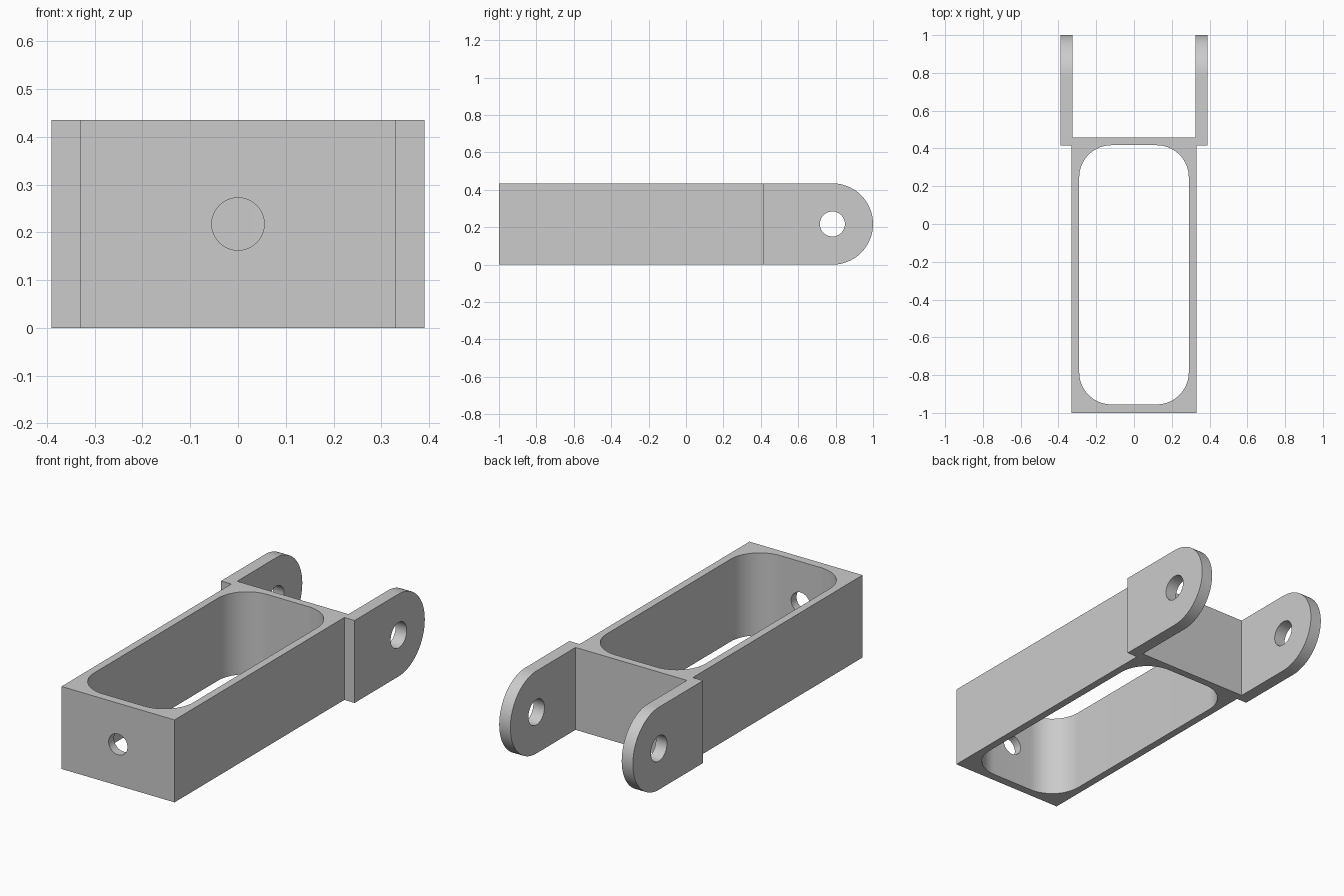
import bpy, bmesh, math
from mathutils import Matrix, Vector

if "Cube" in bpy.data.objects:
    bpy.data.objects.remove(bpy.data.objects["Cube"])

HEIGHT = 0.435
MID = HEIGHT / 2
EAR_Y = 1 - MID      # pivot centre of the rounded ear ends

grey = bpy.data.materials.new("plain grey")
grey.use_nodes = True
colour = (0.6, 0.6, 0.6, 1)
grey.diffuse_color = colour
grey.node_tree.nodes["Principled BSDF"].inputs["Base Color"].default_value = colour


def arc(cx, cy, r, start, end, steps):
    """Points along an arc, angles in degrees."""
    angles = [math.radians(start + (end - start) * i / steps) for i in range(steps + 1)]
    return [(cx + r * math.cos(a), cy + r * math.sin(a)) for a in angles]


def prism(name, profile, place, depth):
    """Extrude a closed 2D profile; place maps each profile point into 3D."""
    bm = bmesh.new()
    face = bm.faces.new([bm.verts.new(place(u, v)) for u, v in profile])
    moved = bmesh.ops.extrude_face_region(bm, geom=[face])["geom"]
    verts = [g for g in moved if isinstance(g, bmesh.types.BMVert)]
    bmesh.ops.translate(bm, verts=verts, vec=Vector(depth))
    bmesh.ops.recalc_face_normals(bm, faces=bm.faces)
    mesh = bpy.data.meshes.new(name)
    bm.to_mesh(mesh)
    bm.free()
    mesh.materials.append(grey)
    obj = bpy.data.objects.new(name, mesh)
    bpy.context.collection.objects.link(obj)
    return obj


def combine(target, tool, operation):
    """Apply a boolean and discard the tool object."""
    mod = target.modifiers.new(operation.lower(), 'BOOLEAN')
    mod.operation, mod.object, mod.solver = operation, tool, 'EXACT'
    bpy.context.view_layer.objects.active = target
    bpy.ops.object.modifier_apply(modifier=mod.name)
    bpy.data.objects.remove(tool)


# Rectangular body block
body = prism("bracket_frame", [(-0.33, -1), (0.33, -1), (0.33, 0.457), (-0.33, 0.457)],
             lambda u, v: (u, v, 0), (0, 0, HEIGHT))

# Rounded ears on both sides of the back end
ear_profile = [(0.415, 0)] + arc(EAR_Y, MID, MID, -90, 90, 48) + [(0.415, HEIGHT)]
for side, x in (("right", -0.39), ("left", 0.325)):
    ear = prism(side + "_ear", ear_profile, lambda u, v: (x, u, v), (0.065, 0, 0))
    combine(body, ear, 'UNION')

# Long opening with rounded corners, cut from top to bottom
R = 0.17
X, FRONT, BACK = 0.29 - R, -0.955 + R, 0.417 - R
corners = [(X, BACK), (-X, BACK), (-X, FRONT), (X, FRONT)]
opening = [p for i, (cx, cy) in enumerate(corners)
           for p in arc(cx, cy, R, 90 * i, 90 * i + 90, 20)]
combine(body, prism("opening_cutter", opening, lambda u, v: (u, v, -0.1),
                    (0, 0, HEIGHT + 0.2)), 'DIFFERENCE')

# Pivot holes through both ears
pivot = arc(EAR_Y, MID, 0.067, 0, 360, 48)[:-1]
combine(body, prism("pivot_cutter", pivot, lambda u, v: (-0.5, u, v), (1, 0, 0)), 'DIFFERENCE')

# Hole through the front wall only
front_hole = arc(0, MID, 0.055, 0, 360, 48)[:-1]
combine(body, prism("front_hole_cutter", front_hole, lambda u, v: (u, -1.1, v),
                    (0, 0.4, 0)), 'DIFFERENCE')

# Smooth the curves, keep the edges crisp
bpy.ops.object.select_all(action='DESELECT')
body.select_set(True)
bpy.context.view_layer.objects.active = body
bpy.ops.object.shade_smooth_by_angle(angle=math.radians(30))
